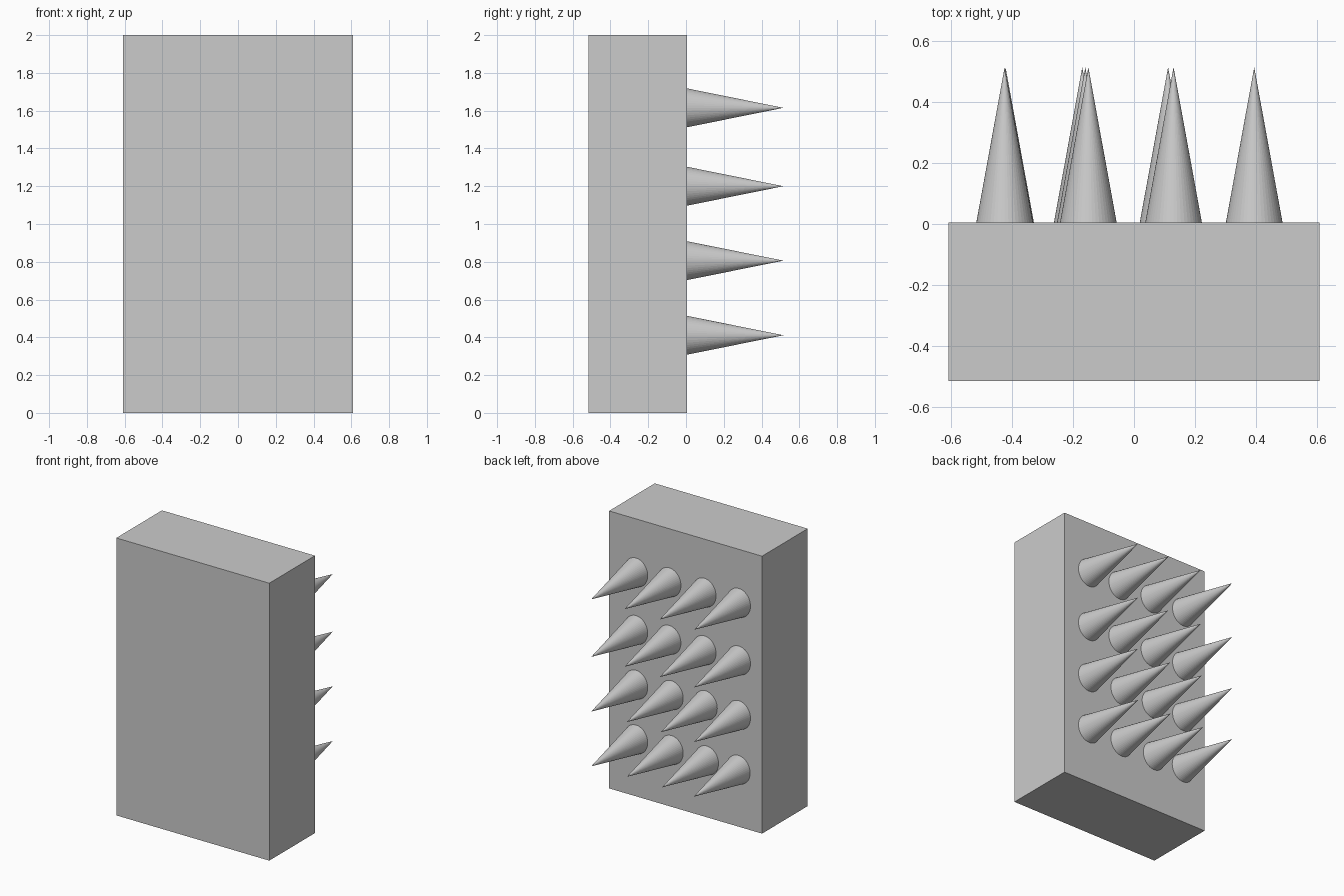
import bpy, math

if "Cube" in bpy.data.objects:
    bpy.data.objects.remove(bpy.data.objects["Cube"])

FACE_Y, TIP_Y = 0.005, 0.515

# Backing block
bpy.ops.mesh.primitive_cube_add(size=1, location=(0, (FACE_Y - 0.515) / 2, 1))
block = bpy.context.object
block.name = "backing_block"
block.scale = (1.22, FACE_Y + 0.515, 2)


def spike(name, x, z):
    """Slightly oval cone pointing along +y from the block's back face."""
    bpy.ops.mesh.primitive_cone_add(
        vertices=48, radius1=1, radius2=0, depth=TIP_Y - FACE_Y,
        location=(x, (FACE_Y + TIP_Y) / 2, z), rotation=(-math.pi / 2, 0, 0))
    ob = bpy.context.object
    ob.name = name
    ob.scale = (0.093, 0.103, 1)


# Hand-placed grid of spikes: each row is (height, column x positions)
rows = [
    (1.615, (-0.425, -0.15, 0.13, 0.395)),
    (1.20, (-0.425, -0.15, 0.13, 0.395)),
    (0.806, (-0.425, -0.16, 0.112, 0.395)),
    (0.411, (-0.422, -0.17, 0.112, 0.395)),
]
for r, (z, columns) in enumerate(rows):
    for c, x in enumerate(columns):
        spike(f"spike_{r + 1}_{c + 1}", x, z)
